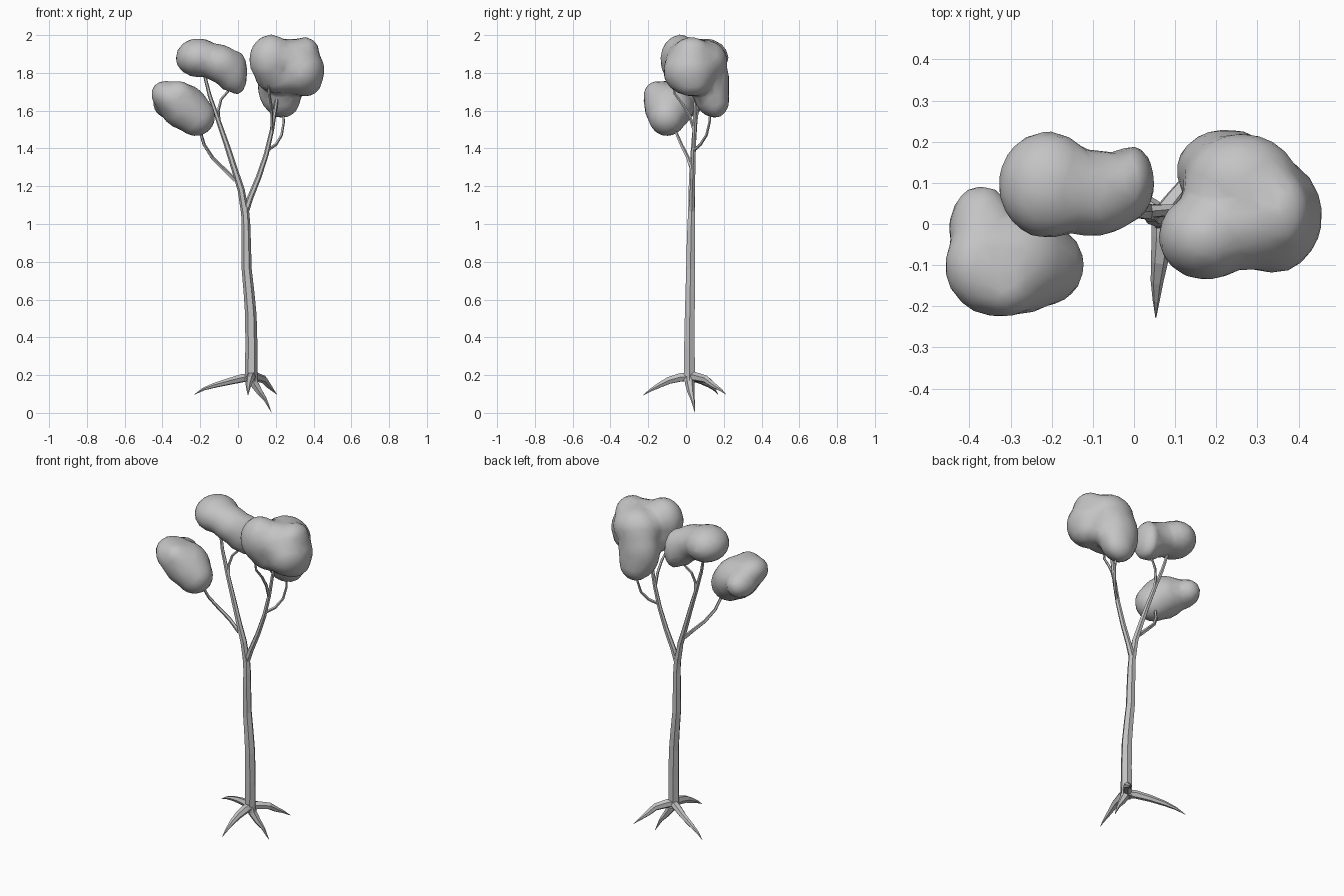
import bpy, bmesh, math
from mathutils import Vector, Matrix, Quaternion

grey = bpy.data.materials.new("plain grey")
grey.diffuse_color = (0.55, 0.55, 0.55, 1)


def add_object(name, bm):
    bmesh.ops.recalc_face_normals(bm, faces=bm.faces)
    me = bpy.data.meshes.new(name)
    bm.to_mesh(me)
    bm.free()
    me.materials.append(grey)
    ob = bpy.data.objects.new(name, me)
    bpy.context.collection.objects.link(ob)
    return ob


def tube(name, pts, r0, r1, sides=6, power=1.0):
    """Tapered faceted tube along a path."""
    bm = bmesh.new()
    pts = [Vector(p) for p in pts]
    n = len(pts)
    q, prev, rings = Quaternion(), Vector((0, 0, 1)), []
    for i, p in enumerate(pts):
        d = (pts[min(i + 1, n - 1)] - pts[max(i - 1, 0)]).normalized()
        q = prev.rotation_difference(d) @ q
        prev = d
        r = r0 + (r1 - r0) * (i / (n - 1)) ** power
        rings.append([bm.verts.new(p + q @ Vector((
            r * math.cos(2 * math.pi * k / sides),
            r * math.sin(2 * math.pi * k / sides), 0))) for k in range(sides)])
    for a, b in zip(rings, rings[1:]):
        for k in range(sides):
            j = (k + 1) % sides
            bm.faces.new((a[k], a[j], b[j], b[k]))
    bm.faces.new(rings[0][::-1])
    bm.faces.new(rings[-1])
    return add_object(name, bm)


def foliage(name, blobs):
    """Lumpy cloud: ellipsoids (centre, radii, tilt about y) fused and smoothed."""
    bm = bmesh.new()
    for c, r, tilt in blobs:
        m = (Matrix.Translation(c) @ Matrix.Rotation(math.radians(tilt), 4, 'Y')
             @ Matrix.Diagonal((*r, 1)))
        bmesh.ops.create_icosphere(bm, subdivisions=3, radius=1.02, matrix=m)
    ob = add_object(name, bm)
    mod = ob.modifiers.new("fuse", 'REMESH')
    mod.mode = 'VOXEL'
    mod.voxel_size = 0.014
    mod.use_smooth_shade = True
    mod = ob.modifiers.new("soften", 'SMOOTH')
    mod.factor = 0.5
    mod.iterations = 14
    mod = ob.modifiers.new("simplify", 'DECIMATE')
    mod.ratio = 0.12
    return ob


# Trunk
tube("trunk", [(.07, .018, .165), (.071, .018, .35), (.068, .02, .52), (.058, .022, .64),
               (.046, .024, .76), (.043, .026, .92), (.042, .028, 1.0), (.036, .03, 1.09)],
     .034, .021)

# Main branches
tube("left_branch", [(.037, .03, 1.06), (.017, .03, 1.18), (-.015, .032, 1.28),
                     (-.06, .04, 1.42), (-.105, .05, 1.55), (-.15, .065, 1.68),
                     (-.185, .085, 1.82)], .021, .008)
tube("right_branch", [(.038, .03, 1.06), (.065, .032, 1.14), (.11, .036, 1.25),
                      (.15, .04, 1.37), (.18, .045, 1.5), (.205, .05, 1.66),
                      (.22, .05, 1.8)], .018, .008)

# Twigs
tube("left_low_twig", [(-.015, .032, 1.23), (-.075, .03, 1.29), (-.135, .01, 1.35),
                       (-.18, -.025, 1.42), (-.2, -.055, 1.49), (-.23, -.08, 1.58)],
     .012, .007, 5)
tube("left_high_twig", [(-.1, .05, 1.53), (-.105, .06, 1.6), (-.09, .075, 1.66),
                        (-.055, .09, 1.7), (-.02, .1, 1.78)], .009, .006, 5)
tube("right_back_twig", [(.155, .04, 1.39), (.2, .075, 1.42), (.23, .108, 1.47),
                         (.242, .125, 1.54), (.235, .13, 1.64)], .009, .006, 5)
tube("right_front_twig", [(.178, .045, 1.49), (.178, .02, 1.57), (.175, -.015, 1.63),
                          (.165, -.06, 1.69), (.16, -.07, 1.78)], .009, .006, 5)

# Roots
tube("root_left", [(.085, .01, .188), (.025, .05, .184), (-.04, .088, .168),
                   (-.12, .125, .147), (-.18, .148, .127), (-.23, .17, .098)],
     .025, .001, 6, 1.6)
tube("root_front", [(.07, .04, .195), (.068, -.03, .188), (.062, -.09, .172),
                    (.056, -.14, .147), (.054, -.185, .122), (.053, -.228, .093)],
     .027, .001, 6, 1.6)
tube("root_back_right", [(.06, .01, .195), (.095, .055, .19), (.135, .105, .178),
                         (.16, .145, .147), (.18, .18, .125), (.206, .212, .098)],
     .027, .001, 6, 1.6)
tube("root_right", [(.07, .016, .21), (.085, .02, .155), (.115, .026, .11),
                    (.145, .036, .07), (.177, .047, .003)], .028, .001, 6, 1.5)

# Foliage clouds
foliage("foliage_left_low", [
    ((-.335, -.1, 1.655), (.135, .125, .09), 30),
    ((-.225, -.1, 1.57), (.105, .1, .105), 0),
    ((-.285, -.09, 1.62), (.14, .13, .12), 30),
    ((-.31, -.15, 1.685), (.085, .075, .072), 20),
    ((-.37, -.01, 1.64), (.08, .105, .08), 20)])
foliage("foliage_left_top", [
    ((-.21, .095, 1.88), (.12, .13, .103), 0),
    ((-.1, .075, 1.85), (.13, .105, .1), 22),
    ((-.035, .085, 1.8), (.075, .09, .1), 20),
    ((-.006, .1, 1.8), (.056, .092, .118), 0)])
foliage("foliage_right", [
    ((.175, -.03, 1.87), (.116, .106, .132), 0),
    ((.335, .02, 1.81), (.122, .14, .13), 15),
    ((.355, .03, 1.91), (.075, .1, .08), 0),
    ((.28, .02, 1.86), (.14, .13, .12), 0),
    ((.36, .03, 1.76), (.085, .105, .085), 0),
    ((.225, .13, 1.74), (.122, .1, .17), 0),
    ((.235, .155, 1.66), (.095, .075, .1), 0),
    ((.26, .1, 1.86), (.14, .12, .115), 0),
    ((.22, .0, 1.78), (.13, .1, .09), 0)])
